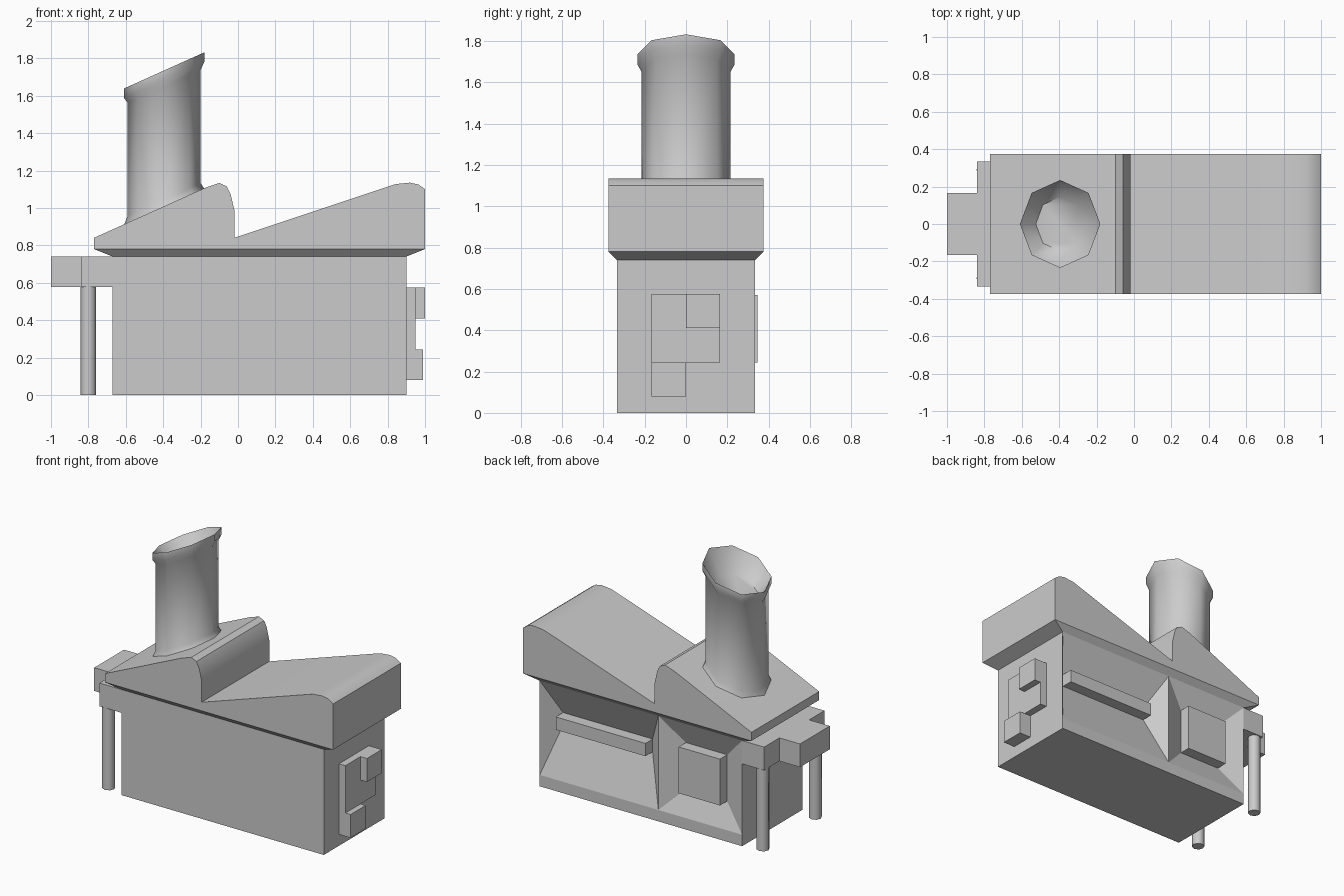
import bpy, bmesh, math

if "Cube" in bpy.data.objects:
    bpy.data.objects.remove(bpy.data.objects["Cube"])

SLOPE = 0.45  # pitch of the saw-tooth roof, shared by the chimney


def finish(name, bm, smooth=None):
    bmesh.ops.remove_doubles(bm, verts=bm.verts, dist=1e-4)
    bmesh.ops.recalc_face_normals(bm, faces=bm.faces)
    me = bpy.data.meshes.new(name)
    bm.to_mesh(me)
    bm.free()
    ob = bpy.data.objects.new(name, me)
    bpy.context.collection.objects.link(ob)
    if smooth:
        bpy.ops.object.select_all(action='DESELECT')
        bpy.context.view_layer.objects.active = ob
        ob.select_set(True)
        bpy.ops.object.shade_smooth_by_angle(angle=math.radians(smooth))
    return ob


def face(bm, pts):
    return bm.faces.new([bm.verts.new(p) for p in pts])


def loft(bm, rings, cap_start=True, cap_end=True):
    loops = [[bm.verts.new(p) for p in r] for r in rings]
    n = len(loops[0])
    for a, b in zip(loops, loops[1:]):
        for i in range(n):
            j = (i + 1) % n
            bm.faces.new((a[i], a[j], b[j], b[i]))
    if cap_start:
        bm.faces.new(loops[0])
    if cap_end:
        bm.faces.new(loops[-1])


def rect_xy(x0, x1, y, z):
    return [(x0, -y, z), (x1, -y, z), (x1, y, z), (x0, y, z)]


def rect_xz(x0, x1, z0, z1, y):
    return [(x0, y, z0), (x1, y, z0), (x1, y, z1), (x0, y, z1)]


def box(name, x0, x1, y0, y1, z0, z1):
    bm = bmesh.new()
    loft(bm, [rect_xz(x0, x1, z0, z1, y0), rect_xz(x0, x1, z0, z1, y1)])
    return finish(name, bm)


# Main hall, with two sloped recesses and raised panels in the back wall
X0, X1, Y, H, SILL, MID = -0.67, 0.90, 0.335, 0.74, 0.08, -0.02
bm = bmesh.new()
face(bm, rect_xz(X0, X1, 0, H, -Y))
face(bm, rect_xy(X0, X1, Y, 0))
face(bm, [(X0, -Y, H), (X1, -Y, H), (X1, Y, H), (MID, Y, H), (X0, Y, H)])
for x in (X0, X1):
    face(bm, [(x, -Y, 0), (x, Y, 0), (x, Y, SILL), (x, Y, H), (x, -Y, H)])
face(bm, [(X0, Y, 0), (X1, Y, 0), (X1, Y, SILL), (MID, Y, SILL), (X0, Y, SILL)])
for outer, panel, floor_y, front_y in (
        ((MID, X1), (0.105, 0.80, 0.41, 0.50), 0.22, 0.30),
        ((X0, MID), (-0.505, -0.185, 0.245, 0.57), 0.265, 0.345)):
    loft(bm, [rect_xz(*outer, SILL, H, Y), rect_xz(*panel, floor_y),
              rect_xz(*panel, front_y)], cap_start=False)
finish("main_hall", bm)

# Saw-tooth roof with two rounded ridges, and its flared underside
profile = [(-0.77, 0.78), (-0.77, 0.84), (-0.17, 1.11), (-0.10, 1.133),
           (-0.06, 1.115), (-0.04, 1.075), (-0.02, 0.99), (-0.02, 0.84),
           (0.84, 1.127), (0.92, 1.135), (0.965, 1.125), (1.0, 1.10), (1.0, 0.78)]
bm = bmesh.new()
loft(bm, [[(x, y, z) for x, z in profile] for y in (-0.375, 0.375)])
finish("sawtooth_roof", bm, 35)
bm = bmesh.new()
loft(bm, [rect_xy(X0, X1, Y, H), rect_xy(-0.77, 1.0, 0.375, 0.78)])
finish("roof_eave", bm)

# Eight-sided chimney, every ring sheared to the roof pitch
CX = -0.395
rings = []
for rx, ry, z in ((0.215, 0.235, 1.005), (0.195, 0.215, 1.045), (0.195, 0.215, 1.65),
                  (0.215, 0.235, 1.685), (0.215, 0.235, 1.735), (0.13, 0.145, 1.60)):
    ring = []
    for i in range(8):
        a = i * math.tau / 8
        dx = rx * math.cos(a)
        ring.append((CX + dx, ry * math.sin(a), z + SLOPE * dx))
    rings.append(ring)
bm = bmesh.new()
loft(bm, rings)
finish("chimney", bm, 50)

# Loading platform on the left end, carried by two round posts
box("platform", -0.84, X0, -Y, Y, 0.577, H)
box("platform_spout", -1.0, -0.84, -0.165, 0.165, 0.577, H)
for side, y in (("front", -0.29), ("back", 0.29)):
    bm = bmesh.new()
    loft(bm, [[(-0.80 + 0.042 * math.cos(i * math.tau / 8),
                y + 0.042 * math.sin(i * math.tau / 8), z) for i in range(8)]
              for z in (0, 0.577)])
    finish(side + "_post", bm, 50)

# Stepped vent boxes on the right end
box("vent_panel", X1, 0.95, -0.167, 0.165, 0.243, 0.575)
box("vent_upper", X1, 1.0, 0.0, 0.165, 0.41, 0.575)
box("vent_lower", X1, 0.99, -0.167, 0.0, 0.08, 0.243)
